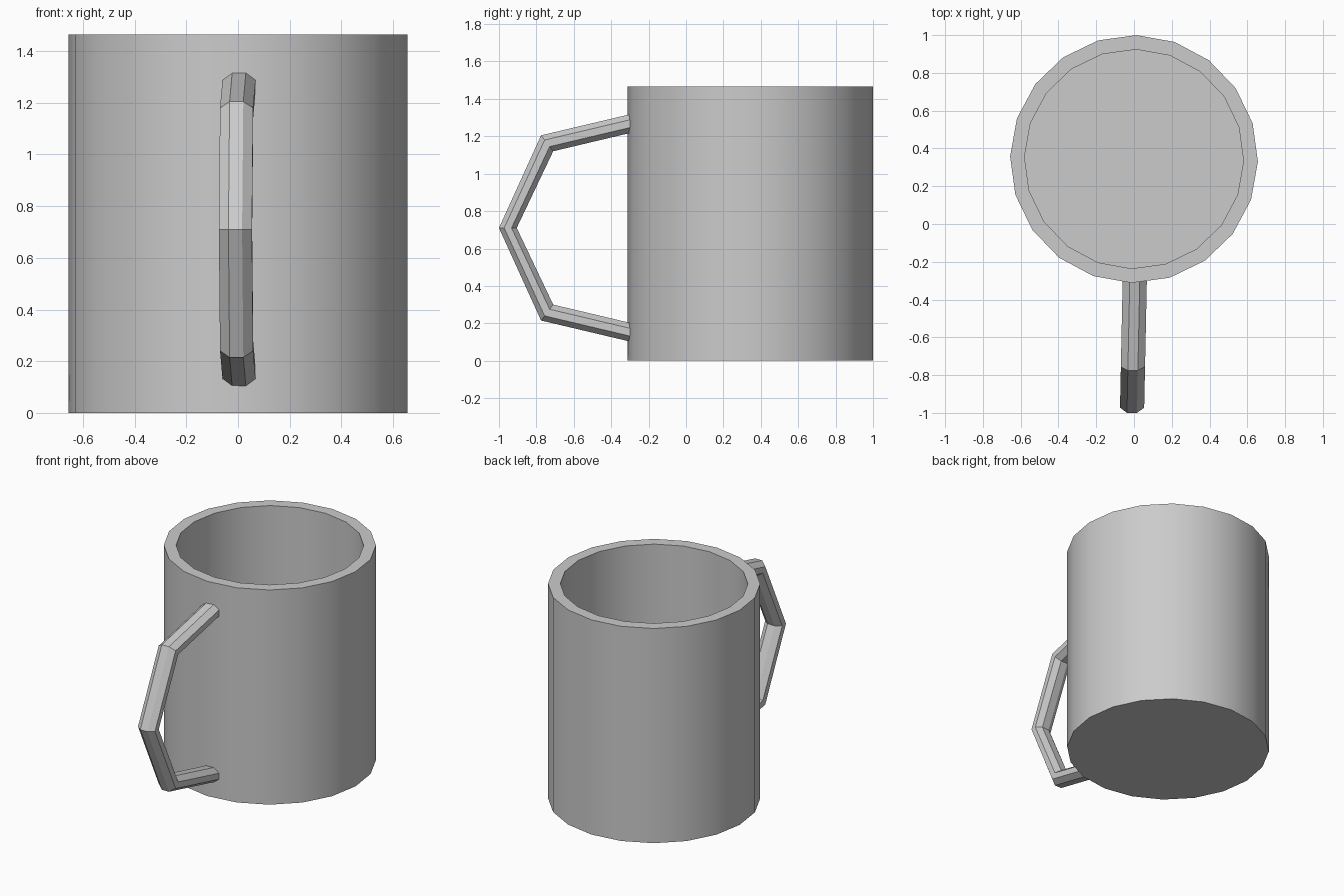
import bpy, bmesh, math

if "Cube" in bpy.data.objects:
    bpy.data.objects.remove(bpy.data.objects["Cube"])

SIDES, OFFSET, CY = 20, math.radians(-1.2), 0.344


def finish(bm, name):
    bmesh.ops.recalc_face_normals(bm, faces=bm.faces)
    mesh = bpy.data.meshes.new(name)
    bm.to_mesh(mesh)
    bm.free()
    obj = bpy.data.objects.new(name, mesh)
    bpy.context.collection.objects.link(obj)
    return obj


def loft(rings):
    # joins successive rings with quads and caps both ends
    bm = bmesh.new()
    loops = [[bm.verts.new(p) for p in ring] for ring in rings]
    for a, b in zip(loops, loops[1:]):
        n = len(a)
        for i in range(n):
            j = (i + 1) % n
            bm.faces.new((a[i], a[j], b[j], b[i]))
    bm.faces.new(loops[0])
    bm.faces.new(loops[-1])
    return bm


# Hollow cup: outer wall, rim, inner wall, inside floor
def circle(r, z):
    angles = [OFFSET + 2 * math.pi * i / SIDES for i in range(SIDES)]
    return [(r * math.cos(a), CY + r * math.sin(a), z) for a in angles]


profile = [(0.656, 0), (0.656, 1.465), (0.58, 1.465), (0.58, 0.075)]
cup = finish(loft([circle(r, z) for r, z in profile]), "cup_body")
bpy.context.view_layer.objects.active = cup
cup.select_set(True)
bpy.ops.object.shade_smooth_by_angle(angle=math.radians(30))

# Handle: octagonal bar between an outer and an inner side outline,
# mirrored top to bottom about z = MID
MID = 0.71
half = [((-0.28, 1.322), (-0.28, 1.222)),
        ((-0.775, 1.205), (-0.71, 1.12))]
apex = [((-1.0, MID), (-0.905, MID))]
lower = [tuple((y, 2 * MID - z) for y, z in pair) for pair in reversed(half)]

rings = []
for (oy, oz), (iy, iz) in half + apex + lower:
    ring = []
    for k in range(8):
        a = math.radians(22.5 + 45 * k)
        c = math.cos(math.radians(22.5))
        t = 0.5 - 0.5 * math.sin(a) / c
        y, z = oy + (iy - oy) * t, oz + (iz - oz) * t
        x = 0.004 + 0.021 * (y + 0.3) + 0.064 * math.cos(a) / c
        ring.append((x, y, z))
    rings.append(ring)
finish(loft(rings), "handle")
